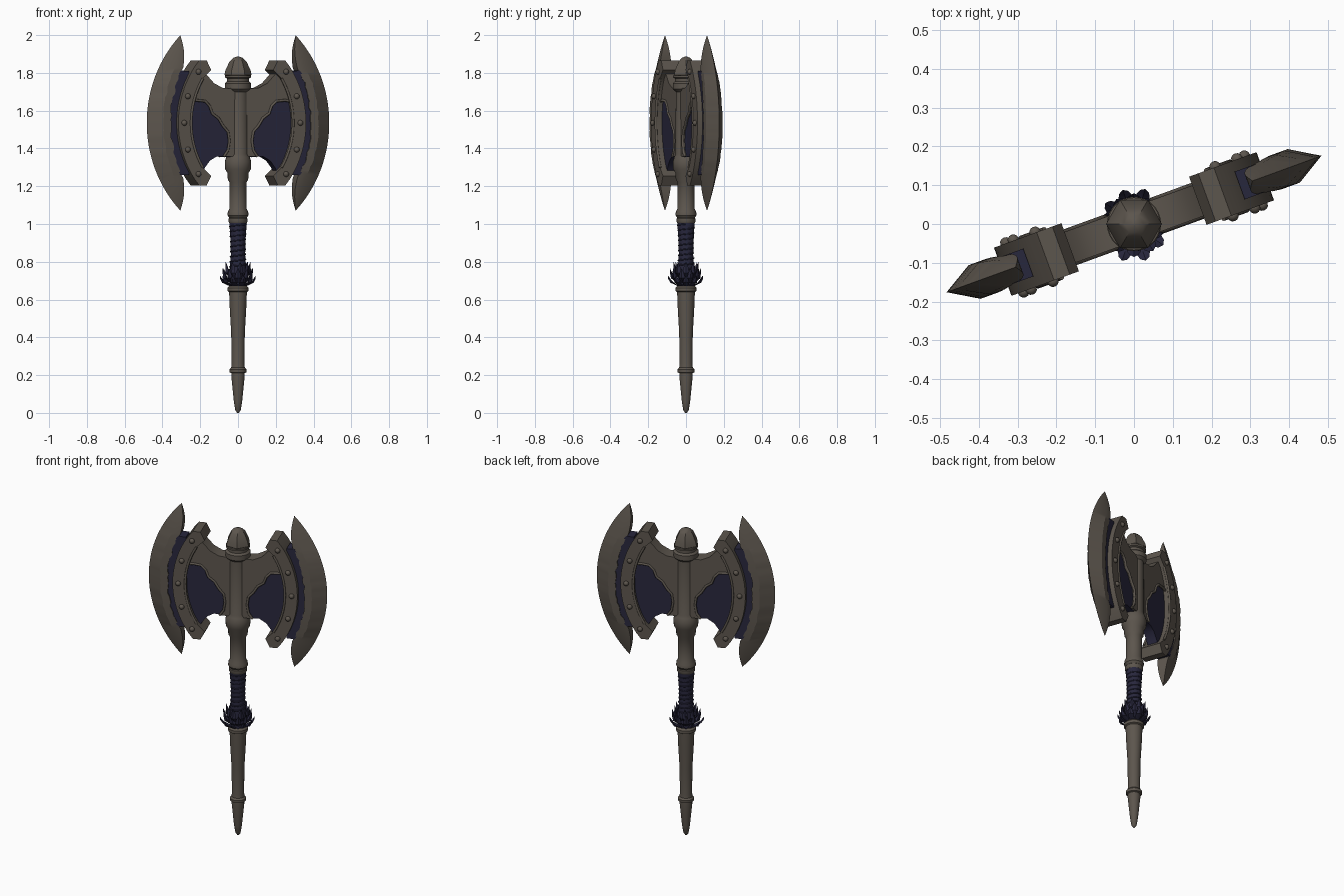
import bpy, bmesh, math, random
from mathutils import Vector, Matrix

random.seed(4)
if "Cube" in bpy.data.objects:
    bpy.data.objects.remove(bpy.data.objects["Cube"])

TURN = math.radians(20)   # the head is turned on the shaft
MID = 1.535               # height of the head's centre line


def material(name, rgb):
    m = bpy.data.materials.new(name)
    m.use_nodes = True
    col = (*rgb, 1)
    m.diffuse_color = col
    bsdf = m.node_tree.nodes["Principled BSDF"]
    bsdf.inputs["Base Color"].default_value = col
    bsdf.inputs["Roughness"].default_value = 0.7
    return m


METAL = material("worn bronze grey", (0.108, 0.092, 0.075))
NAVY = material("dark navy", (0.021, 0.020, 0.046))


def finish(name, bm, mat, turned=False, angle=35):
    bmesh.ops.recalc_face_normals(bm, faces=bm.faces)
    me = bpy.data.meshes.new(name)
    bm.to_mesh(me)
    bm.free()
    me.materials.append(mat)
    for p in me.polygons:
        p.use_smooth = True
    me.set_sharp_from_angle(angle=math.radians(angle))
    ob = bpy.data.objects.new(name, me)
    bpy.context.collection.objects.link(ob)
    if turned:
        ob.rotation_euler.z = TURN
    return ob


def loft(bm, rings, caps=True):
    rows = [[bm.verts.new(p) for p in r] for r in rings]
    n = len(rows[0])
    for a, b in zip(rows, rows[1:]):
        for i in range(n):
            j = (i + 1) % n
            bm.faces.new((a[i], a[j], b[j], b[i]))
    if caps:
        bm.faces.new(rows[0])
        bm.faces.new(rows[-1])


def lathe(name, profile, mat, sides=28):
    bm = bmesh.new()
    loft(bm, [[(r * math.cos(k * math.tau / sides), r * math.sin(k * math.tau / sides), z)
               for k in range(sides)] for r, z in profile])
    return finish(name, bm, mat)


def plate(name, outline, half, mat, side):
    bm = bmesh.new()
    loft(bm, [[(side * u, v, z) for u, z in outline] for v in (-half, half)])
    return finish(name, bm, mat, True)


def rod(name, points, radius, mat, turned=True):
    cu = bpy.data.curves.new(name, "CURVE")
    cu.dimensions = "3D"
    cu.bevel_depth = radius
    cu.bevel_resolution = 2
    cu.use_fill_caps = True
    sp = cu.splines.new("POLY")
    sp.points.add(len(points) - 1)
    for p, co in zip(sp.points, points):
        p.co = (*co, 1)
    cu.materials.append(mat)
    ob = bpy.data.objects.new(name, cu)
    bpy.context.collection.objects.link(ob)
    if turned:
        ob.rotation_euler.z = TURN


def arc(radius, centre, top, steps=16):
    """Points (u, z) of an arc bulging outward, from top to bottom."""
    angles = [math.radians(top * (1 - 2 * i / steps)) for i in range(steps + 1)]
    return [(centre + radius * math.cos(a), MID + radius * math.sin(a)) for a in angles]


def flip(pts):
    return [(u, 2 * MID - z) for u, z in reversed(pts)]


# Shaft, from pommel to finial
lathe("pommel_and_lower_handle", [
    (.004, 0), (.014, .012), (.022, .06), (.035, .19), (.035, .21), (.044, .214),
    (.045, .23), (.036, .24), (.034, .26), (.036, .42), (.044, .56), (.047, .64),
    (.056, .645), (.056, .662), (.045, .672)], METAL)
lathe("grip", [(.045, .66), (.045, .74), (.038, .84), (.041, .93), (.046, 1.012)], NAVY)
lathe("collar_and_upper_shaft", [
    (.046, 1.005), (.05, 1.012), (.05, 1.028), (.046, 1.032), (.055, 1.045), (.054, 1.065),
    (.046, 1.08), (.045, 1.22), (.054, 1.235), (.056, 1.27), (.068, 1.29), (.07, 1.33),
    (.062, 1.355), (.055, 1.37), (.054, 1.70), (.07, 1.715), (.07, 1.745), (.058, 1.755),
    (.058, 1.77), (.068, 1.775), (.068, 1.785), (.05, 1.79)], METAL)
lathe("finial", [(.058, 1.775), (.072, 1.79), (.066, 1.815), (.045, 1.86),
                 (.025, 1.88), (.004, 1.887)], METAL, sides=6)

# Wrapped cord around the grip
turns, per = 9, 16
cord = []
for i in range(turns * per + 1):
    f, a = i / (turns * per), i * math.tau / per
    r = .039 + .006 * (2 * f - 1) ** 2
    cord.append((r * math.cos(a), r * math.sin(a), .76 + .24 * f))
rod("grip_cord", cord, .004, NAVY, False)

# Ruff of pointed tufts at the bottom of the grip
bm = bmesh.new()
for row, (z0, z1, reach, count) in enumerate([
        (.67, .725, .098, 10), (.685, .765, .084, 10), (.71, .80, .068, 9)]):
    for k in range(count):
        a = (k + row / 2) * math.tau / count
        out = Vector((math.cos(a), math.sin(a), 0))
        across = Vector((-out.y, out.x, 0))
        far = reach * random.uniform(.92, 1.03)
        rings = []
        for f, r, w in ((0, .036, .012), (.35, .5 * (.036 + far) + .010, .018),
                        (.7, far - .006, .012), (1, far, .001)):
            c = out * r + Vector((0, 0, z0 + (z1 - z0) * f))
            thick = out * w * .5
            rings.append([c + across * w, c + thick, c - across * w, c - thick])
        loft(bm, rings)
finish("grip_tufts", bm, NAVY, angle=25)

# Outlines shared by both sides of the head, as (outward, height)
top_edge = [(0, 1.725), (.06, 1.715), (.10, 1.717), (.15, 1.742), (.19, 1.785), (.225, 1.825)]
low_edge = [(.225, 1.24), (.20, 1.295), (.17, 1.335), (.13, 1.358), (.08, 1.355), (0, 1.355)]
panel_edge = [(.30, 1.645), (.25, 1.655), (.20, 1.65), (.175, 1.625), (.16, 1.585),
              (.125, 1.56), (.10, 1.52), (.072, 1.49), (.064, 1.44), (.072, 1.39), (.095, 1.357)]
clamp_end = [(.175, 1.815), (.20, 1.865), (.243, 1.865)]
clamp_outer = arc(.53, -.17, 34)
clamp_inner = arc(.457, -.17, 31)
clamp = clamp_end + clamp_outer + flip(clamp_end) + clamp_inner[::-1]


def blade(name, side):
    bm = bmesh.new()
    rings, steps = [], 48
    for i in range(steps + 1):
        t = (2 * i / steps - 1) * .998
        h = .465 * t
        d = abs(h)
        edge = -.15 + math.sqrt(.664 ** 2 - h * h)
        if d < .275:      # ragged inner border
            inner = -.245 + math.sqrt(.64 ** 2 - h * h) + random.uniform(-.006, .006)
        else:             # horns run up to the points
            inner = .325 - .013 * math.sin(math.pi * (d - .275) / .19)
        ridge = inner + .36 * (edge - inner)
        v = .046 * (1 - abs(t) ** 3)
        rings.append([(side * u, w, MID + h) for u, w in
                      ((inner, v), (ridge, v), (edge, 0), (ridge, -v), (inner, -v))])
    loft(bm, rings)
    finish(name, bm, METAL, True, 25)


for word, side in (("left", 1), ("right", -1)):
    # Wing between shaft and clamp, with its metal covering
    plate(word + "_wing_panel", top_edge + [(.31, 1.75), (.31, 1.32)] + low_edge, .031, NAVY, side)
    cover = [(u, z + .003) for u, z in top_edge] + [(.30, 1.75)] + panel_edge + [(0, 1.357)]
    plate(word + "_wing_cover", cover, .042, METAL, side)

    # Clamp holding the blade
    plate(word + "_clamp", clamp, .066, METAL, side)

    # Blade and its dark backing
    blade(word + "_blade", side)
    backing = [(.29, 1.81), (.335, 1.812)] + arc(.64, -.237, 24) + [(.335, 1.258), (.29, 1.26)]
    plate(word + "_blade_backing", backing, .038, NAVY, side)

    for face, v in (("front", -1), ("back", 1)):
        # Raised borders of the panel and clamp
        rod(f"{word}_{face}_panel_trim", [(side * u, v * .042, z) for u, z in panel_edge],
            .007, METAL)
        rod(f"{word}_{face}_clamp_trim", [(side * u, v * .065, z) for u, z in clamp_inner],
            .007, METAL)
        # Rivets along the clamp
        bm = bmesh.new()
        for u, z in arc(.497, -.17, 33, 4):
            bmesh.ops.create_uvsphere(bm, u_segments=12, v_segments=8, radius=.015,
                                      matrix=Matrix.Translation((side * u, v * .067, z)))
        finish(f"{word}_{face}_rivets", bm, METAL, True)
